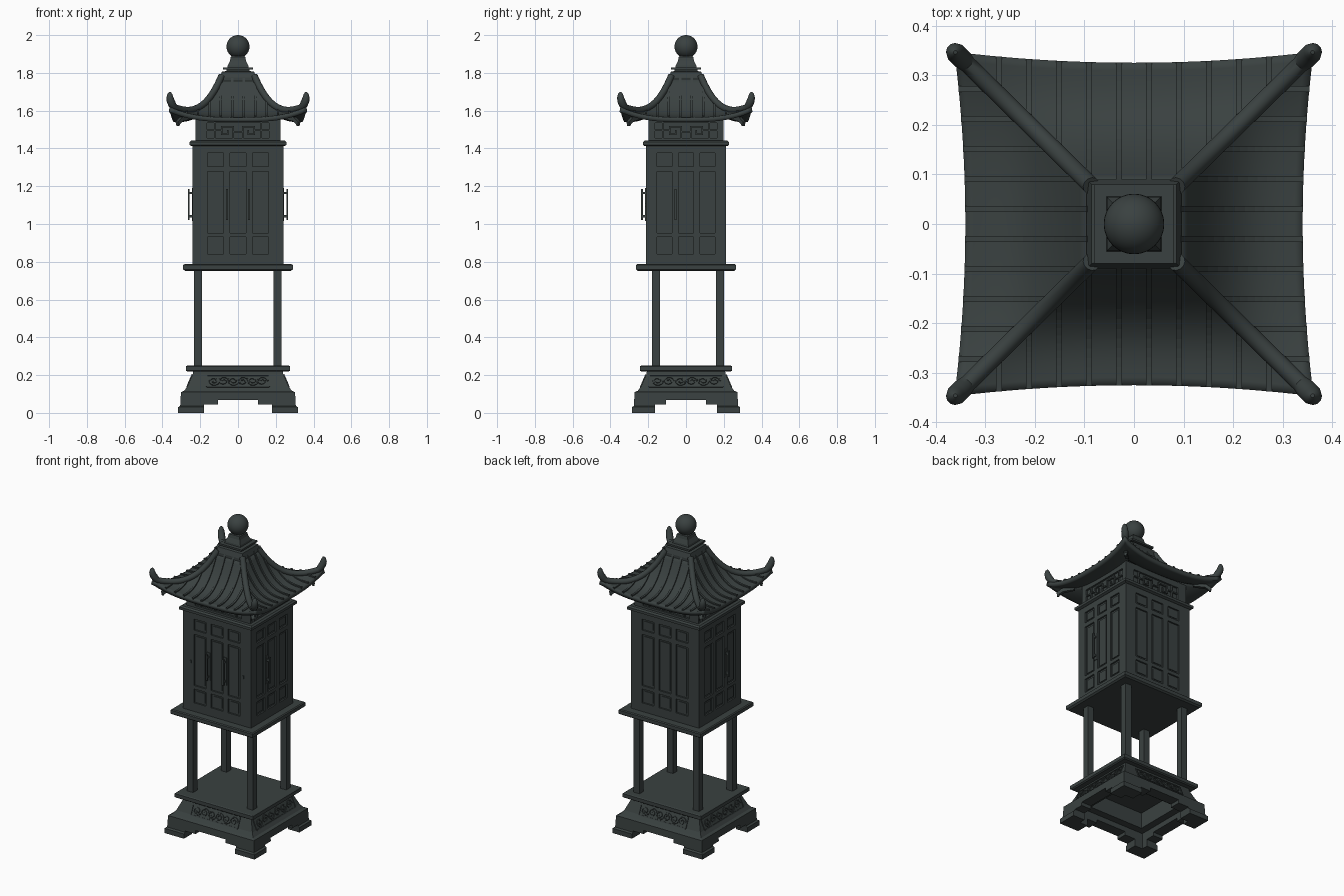
import bpy, bmesh, math
from mathutils import Vector

if "Cube" in bpy.data.objects:
    bpy.data.objects.remove(bpy.data.objects["Cube"])

mat = bpy.data.materials.new("dark green grey iron")
mat.diffuse_color = (0.042, 0.053, 0.052, 1)
mat.use_nodes = True
mat.node_tree.nodes["Principled BSDF"].inputs["Base Color"].default_value = mat.diffuse_color

def finish(name, bm, smooth=False):
    bmesh.ops.recalc_face_normals(bm, faces=bm.faces)
    me = bpy.data.meshes.new(name)
    bm.to_mesh(me)
    bm.free()
    ob = bpy.data.objects.new(name, me)
    bpy.context.collection.objects.link(ob)
    me.materials.append(mat)
    bpy.ops.object.select_all(action='DESELECT')
    ob.select_set(True)
    bpy.context.view_layer.objects.active = ob
    if smooth:
        bpy.ops.object.shade_smooth_by_angle(angle=math.radians(40))
    return ob

def skin(bm, rings, cap=True):
    vs = [[bm.verts.new(p) for p in r] for r in rings]
    n = len(vs[0])
    for a, b in zip(vs, vs[1:]):
        for i in range(n):
            bm.faces.new((a[i], a[(i + 1) % n], b[(i + 1) % n], b[i]))
    if cap:
        bm.faces.new(vs[0])
        bm.faces.new(vs[-1])

def loft(name, prof):
    """Stack of rectangles (half x, half y, z)."""
    bm = bmesh.new()
    skin(bm, [[(-x, -y, z), (x, -y, z), (x, y, z), (-x, y, z)] for x, y, z in prof])
    return finish(name, bm)

def boxes(name, lst):
    bm = bmesh.new()
    for x0, x1, y0, y1, z0, z1 in lst:
        skin(bm, [[(x0, y0, z), (x1, y0, z), (x1, y1, z), (x0, y1, z)] for z in (z0, z1)])
    return finish(name, bm)

def tube(bm, pts, radii, side, n=8):
    """Tube along a planar path whose plane has the normal 'side'."""
    pts, side, rings = [Vector(p) for p in pts], Vector(side).normalized(), []
    for i, p in enumerate(pts):
        t = (pts[min(i + 1, len(pts) - 1)] - pts[max(i - 1, 0)]).normalized()
        up = side.cross(t).normalized()
        r = radii[i] if isinstance(radii, list) else radii
        rings.append([p + r * (math.cos(q) * side + math.sin(q) * up)
                      for q in [2 * math.pi * (j + .5) / n for j in range(n)]])
    skin(bm, rings)

# the four sides: outward normal and direction along the side
SIDES = [(Vector((0, -1, 0)), Vector((1, 0, 0))), (Vector((1, 0, 0)), Vector((0, 1, 0))),
         (Vector((0, 1, 0)), Vector((-1, 0, 0))), (Vector((-1, 0, 0)), Vector((0, -1, 0)))]

def side_box(k, hx, hy, a0, a1, z0, z1, d0, d1):
    """Box on side k: along a, height z, depth d out of the wall."""
    nrm, al = SIDES[k]
    h = hx if k % 2 else hy
    p, q = nrm * (h + d0) + al * a0, nrm * (h + d1) + al * a1
    return (min(p.x, q.x), max(p.x, q.x), min(p.y, q.y), max(p.y, q.y), z0, z1)

def cut(ob, cutter):
    m = ob.modifiers.new("cut", 'BOOLEAN')
    m.operation, m.solver, m.object = 'DIFFERENCE', 'EXACT', cutter
    bpy.context.view_layer.objects.active = ob
    bpy.ops.object.modifier_apply(modifier=m.name)
    bpy.data.objects.remove(cutter)

# base with bracket feet, hollow underneath
base = loft("base", [(x, x - .03, z) for x, z in
            [(.317, 0), (.317, .03), (.306, .037), (.302, .11), (.285, .117),
             (.268, .14), (.24, .205), (.236, .225)]])
for b in [(-.18, .18, -1, 1, -.1, .045), (-.106, .106, -1, 1, -.1, .067),
          (-1, 1, -.165, .165, -.1, .045), (-1, 1, -.106, .106, -.1, .067),
          (-.235, .235, -.205, .205, -.1, .1), (-.19, .19, -.16, .16, -.1, .2)]:
    cut(base, boxes("cutter", [b]))
loft("base_top", [(.268, .236, .218), (.276, .244, .224), (.276, .244, .246), (.27, .238, .25)])

# carved scrolls and frames on the sloping base panels
bm = bmesh.new()
for k, (nrm, al) in enumerate(SIDES):
    off = .03 if k % 2 == 0 else 0
    w = .195 - off
    def P(a, z):
        return nrm * (.268 - (z - .14) * .43 - off + .001) + al * a + Vector((0, 0, z))
    face = nrm + Vector((0, 0, .43))
    for z in (.138, .2):
        tube(bm, [P(-w, z), P(w, z)], .005, face, 4)
    for s in (-1, 1):
        tube(bm, [P(s * w, .138), P(s * w, .2)], .005, face, 4)
    for i in range(6):
        c = (i - 2.5) * w * .31
        sg = 1 if i % 2 else -1
        path = []
        for j in range(15):
            q = j * .65
            r = .024 - .0013 * j
            path.append(P(c + 1.25 * r * math.cos(q), .169 + sg * r * math.sin(q)))
        tube(bm, path, .0045, face, 5)
finish("base_carving", bm)

# four posts and the shelf
boxes("posts", [(x - .021, x + .021, y - .021, y + .021, .245, .76)
                for x in (-.211, .209) for y in (-.159, .179)])
loft("shelf", [(.28, .255, .752), (.29, .266, .76), (.29, .266, .782), (.284, .26, .787)])

# cabinet body with recessed panels on each side
BX, BY = .24, .212
body = loft("cabinet_body", [(BX, BY, .785), (BX, BY, 1.418)])
cuts = []
for k in range(4):
    sc = .95 if k % 2 else 1
    for c in (-.119, 0, .119):
        for z0, z1 in ((.842, .93), (.952, 1.278), (1.305, 1.375)):
            cuts.append(side_box(k, BX, BY, (c - .042) * sc, (c + .042) * sc, z0, z1, -.01, .02))
cut(body, boxes("cutter", cuts))
# raised inner panels inside the recesses
boxes("panel_fields", [side_box(k, BX, BY, (c - .031) * s, (c + .031) * s, z0 + .012, z1 - .012, -.012, -.005)
      for k in range(4) for s in [.95 if k % 2 else 1] for c in (-.119, 0, .119)
      for z0, z1 in ((.842, .93), (.952, 1.278), (1.305, 1.375))])

# door handles: back plate, two stubs and a bar
hl = []
for k, a in ((0, -.058), (0, .058), (1, -.055), (3, .055)):
    hl += [side_box(k, BX, BY, a - .012, a + .012, 1.015, 1.19, -.002, .004),
           side_box(k, BX, BY, a - .006, a + .006, 1.02, 1.185, .016, .026)]
    hl += [side_box(k, BX, BY, a - .006, a + .006, z, z + .012, 0, .02) for z in (1.035, 1.158)]
boxes("handles", hl)
boxes("latches", [side_box(0, BX, BY, a - .006, a + .006, 1.09, 1.108, -.002, .005) for a in (-.185, .185)])

# cornice and frieze with fretwork
loft("cornice", [(.245, .217, 1.412), (.256, .228, 1.418), (.256, .228, 1.434), (.246, .218, 1.442)])
FX, FY = .225, .198
frieze = loft("frieze", [(FX, FY, 1.44), (FX, FY, 1.572)])
cut(frieze, boxes("cutter", [side_box(k, FX, FY, -.165, .165, 1.455, 1.535, -.012, .02) for k in range(4)]))
fret = []
for k in range(4):
    for s in (-1, 1):
        for a0, a1, z0, z1 in [(.02, .028, 1.455, 1.52), (.02, .09, 1.512, 1.52), (.082, .09, 1.47, 1.52),
                               (.05, .09, 1.47, 1.478), (.05, .058, 1.47, 1.498), (.09, .165, 1.492, 1.5),
                               (.12, .128, 1.455, 1.535), (0, .02, 1.485, 1.493)]:
            lo, hi = sorted((s * a0, s * a1))
            fret.append(side_box(k, FX, FY, lo, hi, z0, z1, -.014, -.002))
boxes("fretwork", fret)

# curved hip roof
def roof_point(k, u, t):
    nrm, al = SIDES[k]
    c = (.09 + .272 * t, .08 + .267 * t)
    out, along = (c[0], c[1]) if k % 2 else (c[1], c[0])
    z = 1.565 + .215 * (1 - t) ** 3 + .055 * t * t * abs(u) ** 3
    return nrm * (out - .022 * t * t * (1 - u * u)) + al * along * u + Vector((0, 0, z)), along

bm = bmesh.new()
N, M = 24, 14
for k in range(4):
    g = [[bm.verts.new(roof_point(k, -1 + 2 * i / N, j / M)[0]) for i in range(N + 1)] for j in range(M + 1)]
    for j in range(M):
        for i in range(N):
            bm.faces.new((g[j][i], g[j + 1][i], g[j + 1][i + 1], g[j][i + 1]))
bmesh.ops.remove_doubles(bm, verts=bm.verts, dist=1e-4)
roof = finish("roof", bm, True)
if sum(p.normal.z for p in roof.data.polygons) < 0:
    roof.data.flip_normals()
sol = roof.modifiers.new("thickness", 'SOLIDIFY')
sol.thickness, sol.offset = .026, -1
bpy.ops.object.modifier_apply(modifier=sol.name)

# tile ribs running down each slope
bm = bmesh.new()
for k in range(4):
    for i in range(10):
        a = (i - 4.5) * .0605
        size = (.08, .267) if k % 2 else (.09, .272)
        t0 = max(0, (abs(a) - size[0]) / size[1])
        path = []
        for j in range(13):
            t = t0 + (1.0 - t0) * j / 12
            along = roof_point(k, 0, t)[1]
            path.append(roof_point(k, max(-1, min(1, a / along)), t)[0] + Vector((0, 0, .001)))
        tube(bm, path, .0085, SIDES[k][1], 4)
finish("roof_ribs", bm)

# rounded hip ridges ending in upturned horns, with a small bracket below
bm, bk = bmesh.new(), bmesh.new()
for sx in (-1, 1):
    for sy in (-1, 1):
        path, rad = [], []
        for j in range(13):
            t = j / 13
            path.append((sx * (.086 + .272 * t), sy * (.077 + .267 * t),
                         1.57 + .215 * (1 - t) ** 3 + .055 * t * t))
            rad.append(.018)
        for x, z, r in ((.348, 1.632, .021), (.357, 1.652, .021), (.361, 1.672, .018), (.361, 1.69, .012), (.36, 1.699, .004)):
            path.append((sx * x, sy * (x - .014), z))
            rad.append(r)
        nrm = (-sy * .267, sx * .272, 0)
        tube(bm, path, rad, nrm, 12)
        tube(bk, [(sx * .25, sy * .235, 1.565), (sx * .3, sy * .285, 1.555),
                  (sx * .318, sy * .303, 1.535), (sx * .318, sy * .303, 1.52)],
             [.012, .016, .014, .008], nrm, 4)
finish("hip_ridges", bm, True)
finish("corner_brackets", bk)

# roof crown, finial pedestal and ball
loft("roof_crown", [(.096, .09, 1.75), (.096, .09, 1.775), (.086, .08, 1.806), (.06, .06, 1.81), (.06, .06, 1.82)])
loft("finial_plate", [(.08, .08, 1.818), (.08, .08, 1.829)])
loft("finial_pedestal", [(.056, .056, 1.828), (.054, .054, 1.84), (.042, .042, 1.865), (.038, .038, 1.885), (.03, .03, 1.892)])
bm = bmesh.new()
bmesh.ops.create_uvsphere(bm, u_segments=32, v_segments=18, radius=.061)
bmesh.ops.translate(bm, verts=bm.verts, vec=(0, 0, 1.939))
finish("finial_ball", bm, True)
